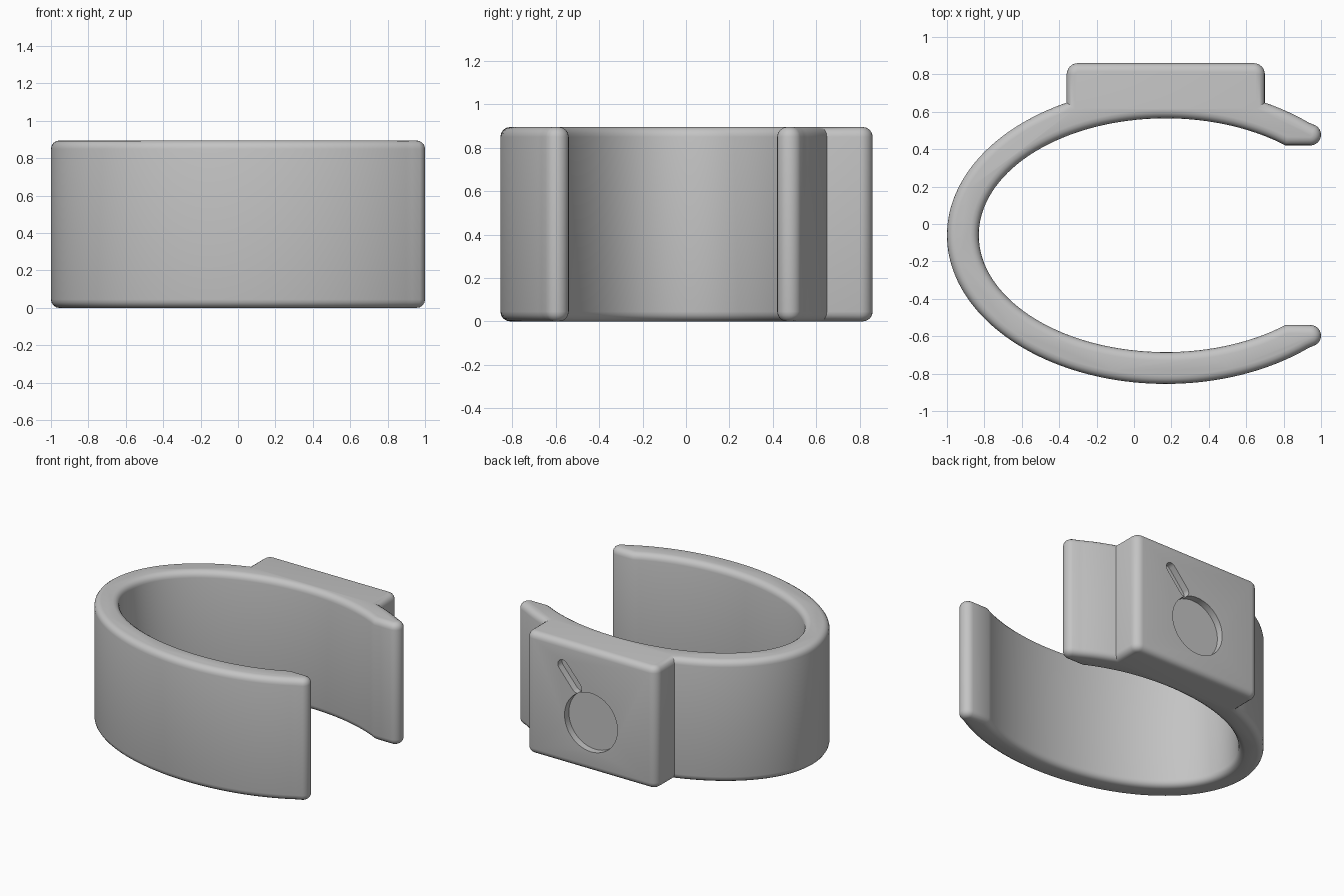
import bpy, bmesh
from math import sin, cos, pi, acos, asin, radians
from mathutils import Vector, Matrix

if "Cube" in bpy.data.objects:
    bpy.data.objects.remove(bpy.data.objects["Cube"])

CX, CY, H = 0.17, -0.06, 0.895      # ellipse centre and band height
BLOCK_W, BLOCK_Y = 0.53, 0.86       # half width and back face of the block

grey = bpy.data.materials.new("grey")
grey.diffuse_color = (0.55, 0.55, 0.55, 1)
grey.use_nodes = True
grey.node_tree.nodes["Principled BSDF"].inputs["Base Color"].default_value = grey.diffuse_color


def arc(cx, cy, rx, ry, a, b, n):
    return [(cx + rx * cos(a + (b - a) * i / n), cy + ry * sin(a + (b - a) * i / n))
            for i in range(n + 1)]


def mirror(points):
    return [(x, 2 * CY - y) for x, y in reversed(points)]


def prism(name, points, height):
    """Extrude a closed outline upwards from z = 0."""
    bm = bmesh.new()
    face = bm.faces.new([bm.verts.new((x, y, 0)) for x, y in points])
    ext = bmesh.ops.extrude_face_region(bm, geom=[face])
    bmesh.ops.translate(bm, vec=(0, 0, height),
                        verts=[g for g in ext["geom"] if isinstance(g, bmesh.types.BMVert)])
    bmesh.ops.recalc_face_normals(bm, faces=bm.faces)
    mesh = bpy.data.meshes.new(name)
    mesh.materials.append(grey)
    obj = bpy.data.objects.new(name, mesh)
    bpy.context.collection.objects.link(obj)
    return obj, bm


# Outline: rounded open ends, outer ellipse interrupted by the block, inner ellipse
t_end, t_block, t_in = acos(0.65), acos(BLOCK_W / 1.17), asin(0.48 / 0.625)
tip = arc(0.943, 0.477, 0.057, 0.057, -pi / 2, radians(58), 10)
r = 0.06
block = (arc(CX + BLOCK_W - r, BLOCK_Y - r, r, r, 0, pi / 2, 6)
         + arc(CX - BLOCK_W + r, BLOCK_Y - r, r, r, pi / 2, pi, 6))
upper = (tip + arc(CX, CY, 1.17, 0.795, t_end, t_block, 8) + block
         + arc(CX, CY, 1.17, 0.795, pi - t_block, pi, 36))
lower = mirror(tip + arc(CX, CY, 1.17, 0.795, t_end, pi, 64))[1:]
inner = arc(CX, CY, 1.0, 0.625, 2 * pi - t_in, t_in, 96)

# Open band with rounded top and bottom rims
band, bm = prism("open_band", upper + lower + inner, H)
rims = [e for e in bm.edges if abs(e.verts[0].co.z - e.verts[1].co.z) < 1e-5]
bmesh.ops.bevel(bm, geom=rims, offset=0.045, segments=4, profile=0.5,
                affect="EDGES", clamp_overlap=False)
bm.to_mesh(band.data)
bm.free()


def recess(name, points, depth):
    """Cut an (x, z) outline into the back face of the block."""
    cutter, cbm = prism(name, points, depth + 0.1)
    cbm.transform(Matrix.Translation((0, BLOCK_Y + 0.1, 0)) @ Matrix.Rotation(pi / 2, 4, "X"))
    cbm.to_mesh(cutter.data)
    cbm.free()
    cutter.hide_render = True
    mod = band.modifiers.new(name, "BOOLEAN")
    mod.operation, mod.solver, mod.object = "DIFFERENCE", "EXACT", cutter
    bpy.context.view_layer.objects.active = band
    bpy.ops.object.modifier_apply(modifier=mod.name)
    bpy.data.objects.remove(cutter)


# Round recess and slanted slot in the back face
recess("round_recess", arc(0.17, 0.36, 0.215, 0.215, 0, 2 * pi, 48)[:-1], 0.05)
a, b = Vector((0.40, 0.72)), Vector((0.285, 0.585))
ang = (a - b).angle_signed(Vector((1, 0)))
slot = (arc(a.x, a.y, 0.04, 0.04, ang - pi / 2, ang + pi / 2, 8)
        + arc(b.x, b.y, 0.04, 0.04, ang + pi / 2, ang + 3 * pi / 2, 8))
recess("slanted_slot", slot, 0.05)

bpy.ops.object.select_all(action="DESELECT")
band.select_set(True)
bpy.context.view_layer.objects.active = band
bpy.ops.object.shade_smooth_by_angle(angle=radians(30))
